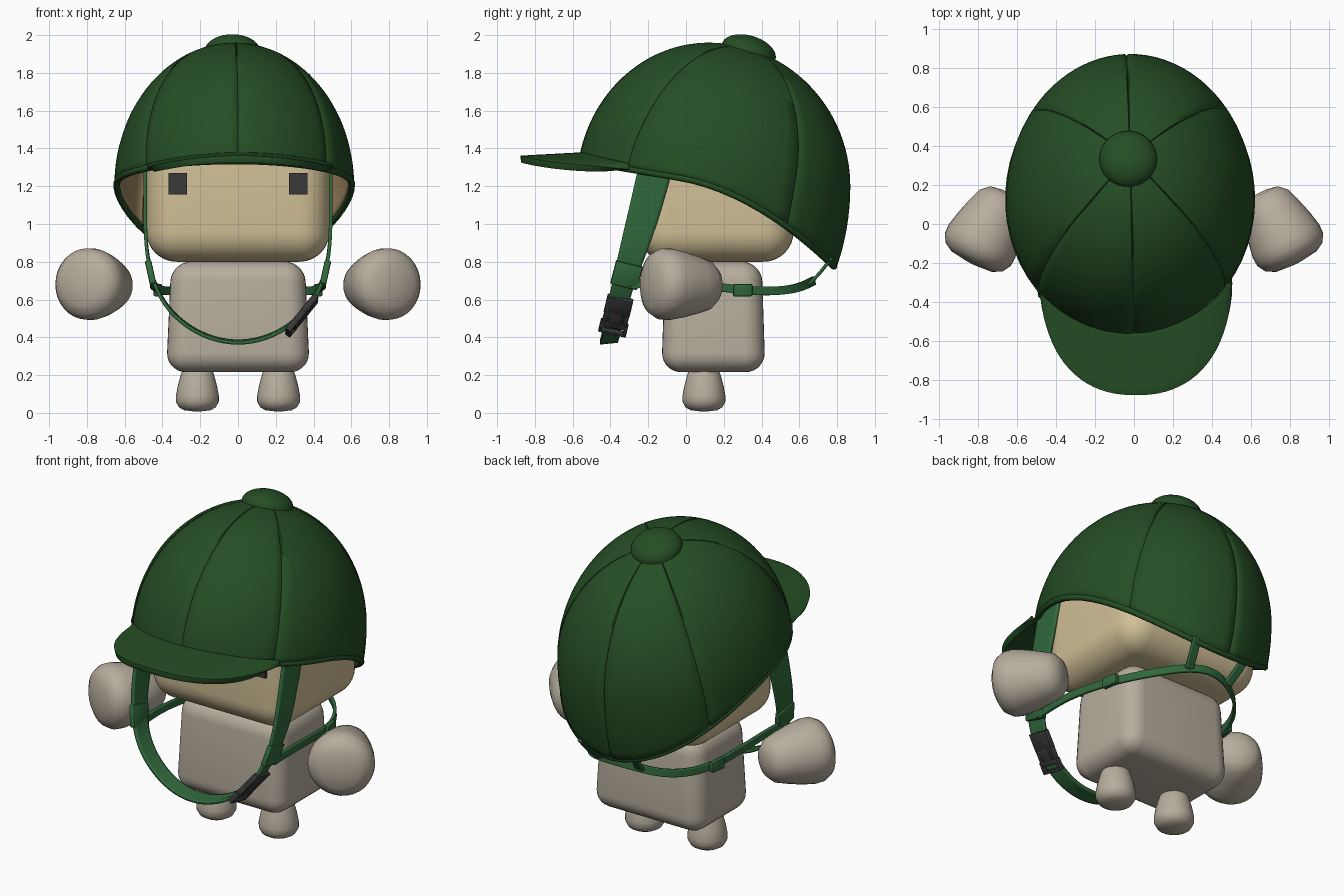
import bpy, bmesh, math
from mathutils import Vector, Matrix

if "Cube" in bpy.data.objects:
    bpy.data.objects.remove(bpy.data.objects["Cube"])


def material(name, rgb):
    m = bpy.data.materials.new(name)
    m.use_nodes = True
    m.diffuse_color = (*rgb, 1)
    m.node_tree.nodes["Principled BSDF"].inputs["Base Color"].default_value = (*rgb, 1)
    return m


GREEN = material("dark green", (0.018, 0.075, 0.018))
STRAP = material("strap green", (0.03, 0.14, 0.045))
SKIN = material("tan", (0.64, 0.53, 0.31))
LINING = material("lining brown", (0.36, 0.25, 0.12))
CLOTH = material("warm grey", (0.47, 0.42, 0.34))
BLACK = material("charcoal", (0.04, 0.04, 0.04))


def finish(name, bm, mats, angle=40):
    bmesh.ops.recalc_face_normals(bm, faces=bm.faces)
    me = bpy.data.meshes.new(name)
    bm.to_mesh(me)
    bm.free()
    ob = bpy.data.objects.new(name, me)
    bpy.context.collection.objects.link(ob)
    for m in mats:
        me.materials.append(m)
    bpy.ops.object.select_all(action="DESELECT")
    ob.select_set(True)
    bpy.context.view_layer.objects.active = ob
    bpy.ops.object.shade_smooth_by_angle(angle=math.radians(angle))
    return ob


def modifier(ob, kind, **settings):
    mod = ob.modifiers.new(kind.title(), kind)
    for key, value in settings.items():
        setattr(mod, key, value)


def box(name, centre, size, mat, bevel=0.0, segments=6, taper=1.0, rot=None):
    bm = bmesh.new()
    bmesh.ops.create_cube(bm, size=1)
    for v in bm.verts:
        k = taper if v.co.z > 0 else 1
        v.co = Vector((v.co.x * size[0] * k, v.co.y * size[1] * k, v.co.z * size[2]))
    if bevel:
        bmesh.ops.bevel(bm, geom=bm.edges[:], offset=bevel, segments=segments,
                        profile=0.5, affect="EDGES")
    bm.transform(Matrix.Translation(centre) @ (rot or Matrix()))
    return finish(name, bm, [mat])


def lathe(name, profile, matrix, mat, steps=32):
    bm = bmesh.new()
    rings = [[bm.verts.new((r * math.cos(i * math.tau / steps),
                            r * math.sin(i * math.tau / steps), z))
              for i in range(steps)] for r, z in profile]
    for a, b in zip(rings, rings[1:]):
        for i in range(steps):
            j = (i + 1) % steps
            bm.faces.new((a[i], a[j], b[j], b[i]))
    bm.faces.new(rings[0])
    bm.faces.new(rings[-1])
    bm.transform(matrix)
    return finish(name, bm, [mat], 60)


def ribbon(name, points, widths, across, mat, thick=0.018):
    """Flat strap through the points, its width lying along 'across'."""
    bm = bmesh.new()
    side = Vector(across).normalized()
    rows = [[bm.verts.new(Vector(p) + side * w * s / 2) for s in (-1, 1)]
            for p, w in zip(points, widths)]
    for a, b in zip(rows, rows[1:]):
        bm.faces.new((a[0], a[1], b[1], b[0]))
    for e in bm.edges:  # keep the borders at full width
        if len(e.link_faces) == 1:
            e.smooth = True
    ob = finish(name, bm, [mat], 60)
    modifier(ob, "SUBSURF", levels=3, render_levels=3, boundary_smooth="PRESERVE_CORNERS")
    modifier(ob, "SOLIDIFY", thickness=thick, offset=0)
    return ob


# Helmet shell: an egg with its pole under the button, cut along a sloping rim
CENTRE = Vector((-0.02, 0.12, 1.2))


def on_shell(u):
    ry = 0.75 if u.y > 0 else 0.70
    rz = 0.76 if u.z > 0 else 1.0
    return CENTRE + Vector((u.x * 0.635, u.y * ry, u.z * rz))


def rim_height(y):
    return 1.24 - 0.22 * y - 0.47 * y * y if y > 0 else 1.24 - 0.17 * y


pole = Vector((0, 0.293, 0.956)).normalized()
ax_x = Vector((1, 0, 0))
ax_y = pole.cross(ax_x)


def direction(az, t):
    flat = ax_x * math.cos(az) + ax_y * math.sin(az)
    return pole * math.cos(t) + flat * math.sin(t)


def rim_angle(az):
    lo, hi = 0.1, 2.4
    for _ in range(30):
        mid = (lo + hi) / 2
        p = on_shell(direction(az, mid))
        lo, hi = (mid, hi) if p.z > rim_height(p.y) else (lo, mid)
    return lo


seam_ends = [(0, -0.58, 1.34), (0.47, -0.33, 1.3), (0.53, 0.55, 1.0),
             (-0.04, 0.86, 1.0), (-0.58, 0.54, 1.0), (-0.48, -0.34, 1.3)]
seams = []
for end in seam_ends:
    d = Vector(end) - CENTRE
    u = Vector((d.x / 0.635, d.y / 0.72, d.z / 0.8))
    seams.append(math.atan2(u.dot(ax_y), u.dot(ax_x)) % math.tau)
seams.sort()

columns = []  # azimuth and whether it lies in a seam groove
for a, b in zip(seams, seams[1:] + [seams[0] + math.tau]):
    g = 0.014
    columns.append((a, True))
    columns += [(a + g + (b - a - 2 * g) * i / 12, False) for i in range(13)]

bm = bmesh.new()
ROWS = 30
grid, rim = [], []
for az, groove in columns:
    limit = rim_angle(az)
    rim.append(on_shell(direction(az, limit)))
    line = []
    for r in range(ROWS + 1):
        p = on_shell(direction(az, 0.06 + (limit - 0.06) * r / ROWS))
        if groove:
            p = CENTRE + (p - CENTRE) * 0.987
        line.append(bm.verts.new(p))
    grid.append(line)
for a, b in zip(grid, grid[1:] + grid[:1]):
    for r in range(ROWS):
        bm.faces.new((a[r], a[r + 1], b[r + 1], b[r]))
bm.faces.new([line[0] for line in grid])
shell = finish("helmet_shell", bm, [GREEN, LINING], 60)
modifier(shell, "SOLIDIFY", thickness=0.03, offset=-1, material_offset=1)

# Rolled edge around the shell opening
curve = bpy.data.curves.new("helmet_rim", "CURVE")
curve.dimensions = "3D"
curve.bevel_depth = 0.018
curve.bevel_resolution = 3
spline = curve.splines.new("POLY")
spline.points.add(len(rim) - 1)
for point, p in zip(spline.points, rim):
    point.co = (*(CENTRE + (p - CENTRE) * 0.98), 1)
spline.use_cyclic_u = True
curve.materials.append(GREEN)
bpy.context.collection.objects.link(bpy.data.objects.new("helmet_rim", curve))

# Crown button
tilt = Matrix.Rotation(math.radians(-17), 4, "X")
dome = [(0.148 * math.cos(t), 0.085 * math.sin(t) - 0.01)
        for t in [math.pi / 2 * i / 10 for i in range(10)]] + [(0.002, 0.075)]
lathe("crown_button", dome, Matrix.Translation((-0.03, 0.335, 1.922)) @ tilt, GREEN)

# Visor: crescent between the shell front and a rounded outer edge
bm = bmesh.new()
N, M = 40, 8
grid = []
for i in range(N + 1):
    c = math.cos(math.pi * i / N)
    x = 0.475 * c
    inner = 0.12 - 0.665 * math.sqrt(1 - (x / 0.615) ** 2)
    outer = -0.30 - 0.575 * (1 - abs(c) ** 2.3) ** (1 / 2.3)
    grid.append([bm.verts.new((x + 0.01, inner + (outer - inner) * j / M,
                               1.362 - 0.055 * c * c - 0.018 * j / M))
                 for j in range(M + 1)])
for a, b in zip(grid, grid[1:]):
    for j in range(M):
        bm.faces.new((a[j], a[j + 1], b[j + 1], b[j]))
bmesh.ops.remove_doubles(bm, verts=bm.verts, dist=0.0005)
visor = finish("visor", bm, [GREEN], 60)
modifier(visor, "SOLIDIFY", thickness=0.036, offset=0)
modifier(visor, "BEVEL", width=0.01, segments=2, limit_method="ANGLE")

# Head, eyes and body
box("head", (0, 0.16, 1.15), (0.97, 0.82, 0.70), SKIN, 0.16, 8)
box("body", (0, 0.145, 0.508), (0.76, 0.55, 0.585), CLOTH, 0.105, 7, 0.93)
for s, side in ((1, "left"), (-1, "right")):
    box(side + "_eye", (s * 0.32, -0.246, 1.213), (0.098, 0.026, 0.115), BLACK)

# Limbs share one rounded, tapered profile with the wide end at zero
limb = [(0.02, 0.0), (0.07, 0.006), (0.098, 0.022), (0.113, 0.05), (0.114, 0.08),
        (0.105, 0.13), (0.092, 0.18), (0.078, 0.225), (0.055, 0.25), (0.02, 0.258)]
for s, side in ((1, "left"), (-1, "right")):
    lathe(side + "_leg", limb, Matrix.Translation((s * 0.215, 0.095, 0.008)), CLOTH)
    axis = Vector((-0.45 * s, 0.88, -0.03)).to_track_quat("Z", "Y").to_matrix().to_4x4()
    place = Matrix.Translation((s * 0.835, -0.20, 0.685)) @ axis
    lathe(side + "_arm", limb, place @ Matrix.Diagonal((1.67, 1.67, 1.58, 1)), CLOTH)

# Chin strap hanging from both sides of the shell
half = [(0.49, -0.16, 1.30), (0.492, -0.21, 1.1), (0.49, -0.265, 0.9),
        (0.465, -0.315, 0.74), (0.40, -0.36, 0.58), (0.28, -0.385, 0.46),
        (0.14, -0.405, 0.39)]
wide = [0.19, 0.18, 0.165, 0.13, 0.11, 0.1, 0.095]
path = half + [(0, -0.41, 0.368)] + [(-x, y, z) for x, y, z in reversed(half)]
ribbon("chin_strap", path, wide + [0.095] + wide[::-1], (0, 1, 0.1), STRAP)

# Nape strap around the back, with tabs up to the shell and keepers at the joints
half = [(0.455, -0.3, 0.68), (0.46, -0.1, 0.69), (0.445, 0.15, 0.67),
        (0.40, 0.38, 0.64), (0.28, 0.57, 0.65), (0.13, 0.66, 0.69)]
path = half + [(0, 0.685, 0.705)] + [(-x, y, z) for x, y, z in reversed(half)]
ribbon("nape_strap", path, [0.045] * len(path), (0, -0.1, 1), STRAP)
for s, side in ((1, "left"), (-1, "right")):
    ribbon(side + "_nape_tab", [(s * 0.14, 0.65, 0.68), (s * 0.16, 0.71, 0.74),
                                (s * 0.18, 0.77, 0.82)], [0.05] * 3, (1, 0, 0), STRAP)
    lean = Matrix.Rotation(s * 0.22, 4, "Y") @ Matrix.Rotation(-0.25, 4, "X")
    box(side + "_strap_keeper", (s * 0.46, -0.315, 0.73), (0.035, 0.145, 0.13),
        STRAP, 0.008, 2, rot=lean)
    box(side + "_nape_slider", (s * 0.425, 0.30, 0.65), (0.03, 0.1, 0.065),
        STRAP, 0.006, 2, rot=Matrix.Rotation(s * 0.15, 4, "Z"))

# Side release buckle on the left of the chin strap
along = Vector((0.17, 0.05, 0.21)).normalized()
out = Vector((0, 1, -0.2)).cross(along).normalized()
turn = Matrix((out, along.cross(out), along)).transposed().to_4x4()
mid = Vector((0.345, -0.367, 0.525))
parts = [("socket", 0, 0.055, 0.14, 0.11), ("tongue", 0, -0.03, 0.07, 0.09),
         ("prong_a", -0.055, -0.03, 0.025, 0.09), ("prong_b", 0.055, -0.03, 0.025, 0.09),
         ("base", 0, -0.075, 0.15, 0.03), ("bar", 0, -0.125, 0.15, 0.018),
         ("side_a", -0.066, -0.1, 0.018, 0.06), ("side_b", 0.066, -0.1, 0.018, 0.06)]
for name, w, l, width, length in parts:
    box("buckle_" + name, mid + turn.to_3x3() @ Vector((0, w, l)),
        (0.034, width, length), BLACK, 0.005, 2, rot=turn)
